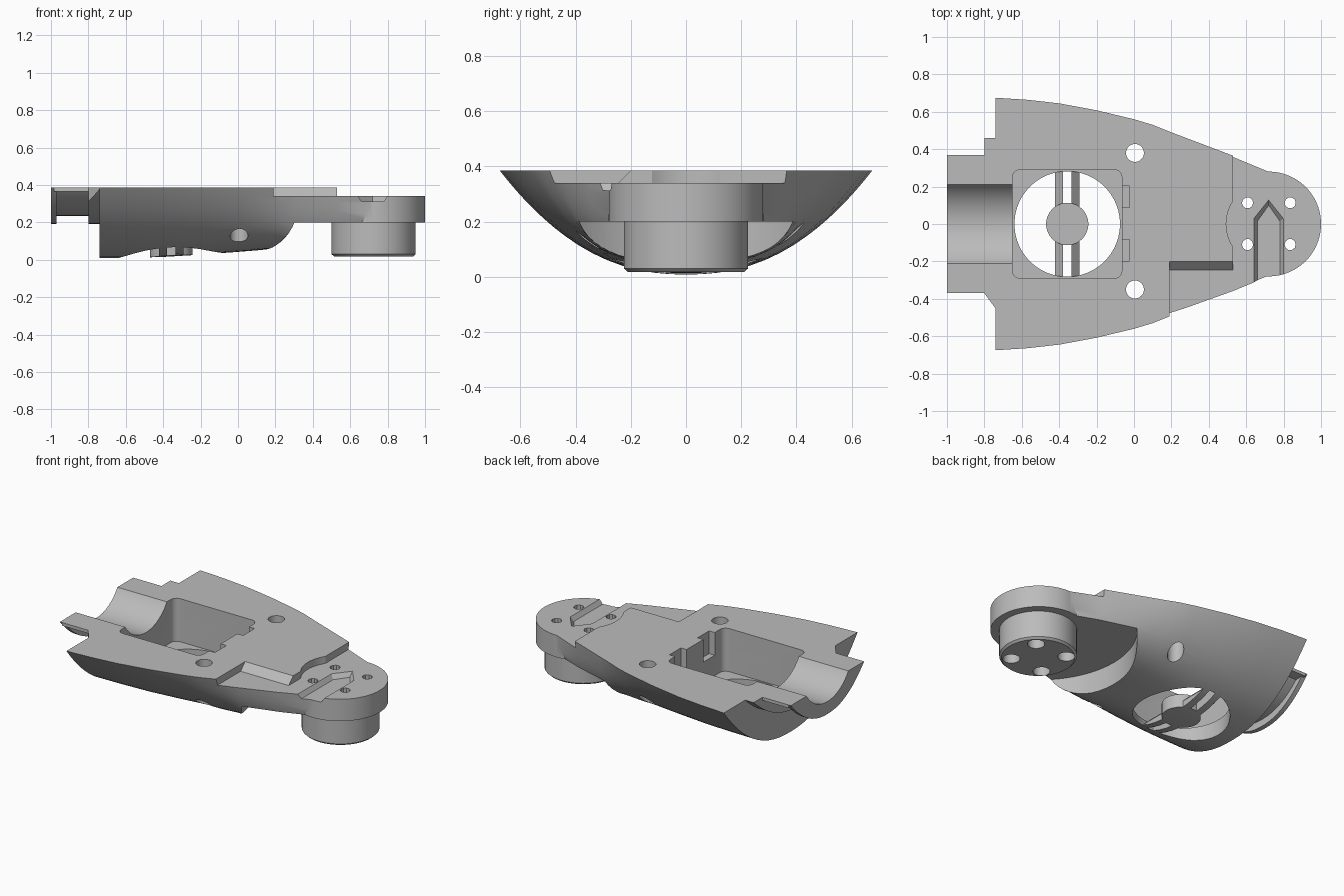
import bpy, bmesh
from math import sin, cos, pi

cube = bpy.data.objects.get("Cube")
if cube:
    bpy.data.objects.remove(cube, do_unlink=True)

grey = bpy.data.materials.new("plain grey")
grey.use_nodes = True
grey.diffuse_color = (0.5, 0.5, 0.5, 1)
grey.node_tree.nodes["Principled BSDF"].inputs["Base Color"].default_value = (0.5, 0.5, 0.5, 1)

TOP = 0.385
STEP = 0.34
PLATE = 0.2
NOSE = 0.72


def loft(name, rings):
    """Closed solid through rings that have equal point counts."""
    bm = bmesh.new()
    rows = [[bm.verts.new(p) for p in ring] for ring in rings]
    n = len(rows[0])
    for a, b in zip(rows, rows[1:]):
        for i in range(n):
            j = (i + 1) % n
            bm.faces.new((a[i], a[j], b[j], b[i]))
    bm.faces.new(rows[0])
    bm.faces.new(rows[-1])
    bmesh.ops.recalc_face_normals(bm, faces=bm.faces)
    mesh = bpy.data.meshes.new(name)
    bm.to_mesh(mesh)
    bm.free()
    mesh.materials.append(grey)
    ob = bpy.data.objects.new(name, mesh)
    bpy.context.collection.objects.link(ob)
    return ob


def prism_z(name, pts, z0, z1):
    return loft(name, [[(x, y, z) for x, y in pts] for z in (z0, z1)])


def prism_x(name, pts, x0, x1):
    return loft(name, [[(x, y, z) for y, z in pts] for x in (x0, x1)])


def box(name, x0, x1, y0, y1, z0, z1):
    return prism_z(name, [(x0, y0), (x1, y0), (x1, y1), (x0, y1)], z0, z1)


def circle(cx, cy, r, n=64):
    return [(cx + r * cos(2 * pi * i / n), cy + r * sin(2 * pi * i / n)) for i in range(n)]


def disc(name, x, y, r, z0, z1, n=64):
    return prism_z(name, circle(x, y, r, n), z0, z1)


def combine(ob, other, operation):
    mod = ob.modifiers.new(operation, "BOOLEAN")
    mod.operation = operation
    mod.solver = "EXACT"
    mod.object = other
    bpy.context.view_layer.objects.active = ob
    bpy.ops.object.modifier_apply(modifier=mod.name)
    bpy.data.objects.remove(other, do_unlink=True)


def cut(ob, other):
    combine(ob, other, "DIFFERENCE")


def add(ob, other):
    combine(ob, other, "UNION")


def bowl(half, bottom, power, n=36):
    """Open-topped bowl cross-section as (y, z) points."""
    ys = [half * sin(pi * (i / n - 0.5)) for i in range(n + 1)]
    return [(y, TOP - (TOP - bottom) * (1 - abs(y / half) ** power)) for y in ys]


# Hull: stations of x, half width, keel height, section fullness
stations = [(-0.74, 0.675, 0.008, 2.3), (-0.57, 0.664, 0.01, 2.35), (-0.4, 0.645, 0.015, 2.45),
            (-0.2, 0.608, 0.027, 2.65), (0, 0.56, 0.042, 3.0), (0.1, 0.53, 0.05, 3.5),
            (0.2, 0.49, 0.06, 4.2), (0.3, 0.452, 0.075, 6), (0.53, 0.365, 0.12, 10),
            (NOSE, 0.284, 0.14, 12)]
body = loft("body", [[(x, y, z) for y, z in bowl(w, b, p)] for x, w, b, p in stations])
add(body, disc("nose", NOSE, 0, 0.28, 0.16, 0.36, 96))

# Clearance around the boss below the nose plate
cut(body, disc("clearance", NOSE, 0, 0.57, -0.2, PLATE, 128))

# Lowered deck on the nose, its round bulge and the side step with a sloped edge
cut(body, box("nose_step", 0.53, 1.2, -0.6, 0.6, STEP, 0.6))
cut(body, disc("bulge", NOSE, 0, 0.227, STEP, 0.6))
cut(body, prism_x("side_step", [(-0.7, STEP), (-0.245, STEP), (-0.2, TOP), (-0.2, 0.5), (-0.7, 0.5)],
                  0.19, 0.54))

# Pointed channel with sloped sides
def arrow(half, tip, shoulder, z):
    return [(x, y, z) for x, y in ((NOSE - half, -0.5), (NOSE + half, -0.5), (NOSE + half, shoulder),
                                   (NOSE, tip), (NOSE - half, shoulder))]

cut(body, loft("channel", [arrow(0.06, 0.1, 0.015, 0.312), arrow(0.08, 0.13, 0.03, STEP + 0.002)]))

# Rounded square pocket
pocket = []
for cx, cy, start in ((-0.105, 0.25, 0), (-0.61, 0.25, 1), (-0.61, -0.25, 2), (-0.105, -0.25, 3)):
    for i in range(9):
        a = (start + i / 8) * pi / 2
        pocket.append((cx + 0.04 * cos(a), cy + 0.04 * sin(a)))
cut(body, prism_z("pocket", pocket, 0.11, 0.6))
for y in (0.145, -0.14):
    cut(body, box("pocket_notch", -0.1, -0.025, y - 0.058, y + 0.058, 0.24, 0.6))

# Round window, leaving a hub and two pairs of sloped spokes
hub = -0.357
window = disc("window", hub, 0, 0.282, -0.2, 0.2, 96)
cut(window, disc("hub", hub, 0, 0.113, -0.3, 0.3))
for s in (-1, 1):
    profile = [(hub + s * 0.022, -0.3), (hub + s * 0.065, -0.3),
               (hub + s * 0.065, 0.065), (hub + s * 0.022, 0.108)]
    spoke = loft("spoke", [[(x, y, z) for x, z in profile] for y in (-0.4, 0.4)])
    # Open the slope above each spoke, then keep the spoke out of the window
    cut(window, spoke)
cut(body, window)

# Screw holes in the hull
for y in (0.38, -0.35):
    cut(body, disc("screw_hole", 0.005, y, 0.048, -0.2, 0.6, 32))

# Boss under the nose with a chamfered foot
boss = loft("boss", [[(x, y, z) for x, y in circle(0.725, 0, r)]
                     for r, z in ((0.212, 0.018), (0.225, 0.03), (0.225, 0.25))])
for x in (0.607, 0.835):
    for y in (-0.11, 0.113):
        for part in (body, boss):
            cut(part, disc("bolt_hole", x, y, 0.03, -0.1, 0.6, 10))
        cut(boss, disc("counterbore", x, y, 0.05, -0.1, 0.12, 24))

# Grooved collar at the wide end
collar = prism_x("collar", bowl(0.46, 0.19, 2.2), -0.8, -0.72)
cut(collar, prism_z("corner", [(-0.81, -0.371), (-0.8, -0.371), (-0.741, -0.45),
                               (-0.741, -0.6), (-0.81, -0.6)], 0, 0.6))
add(collar, prism_x("core", [(y, z - 0.004) for y, z in bowl(0.32, 0.239, 2.2)], -0.99, -0.78))
add(collar, prism_x("lip", bowl(0.37, 0.19, 2.2), -1, -0.97))
add(collar, box("flange", -0.985, -0.79, -0.37, 0.37, 0.365, TOP))

# Round trough running through the collar into the pocket
for part in (body, collar):
    cut(part, prism_x("trough", circle(0, 0.52, 0.25, 96), -1.2, -0.5))

for part in (body, boss, collar):
    bpy.ops.object.select_all(action="DESELECT")
    part.select_set(True)
    bpy.context.view_layer.objects.active = part
    bpy.ops.object.shade_smooth_by_angle(angle=pi / 6)
